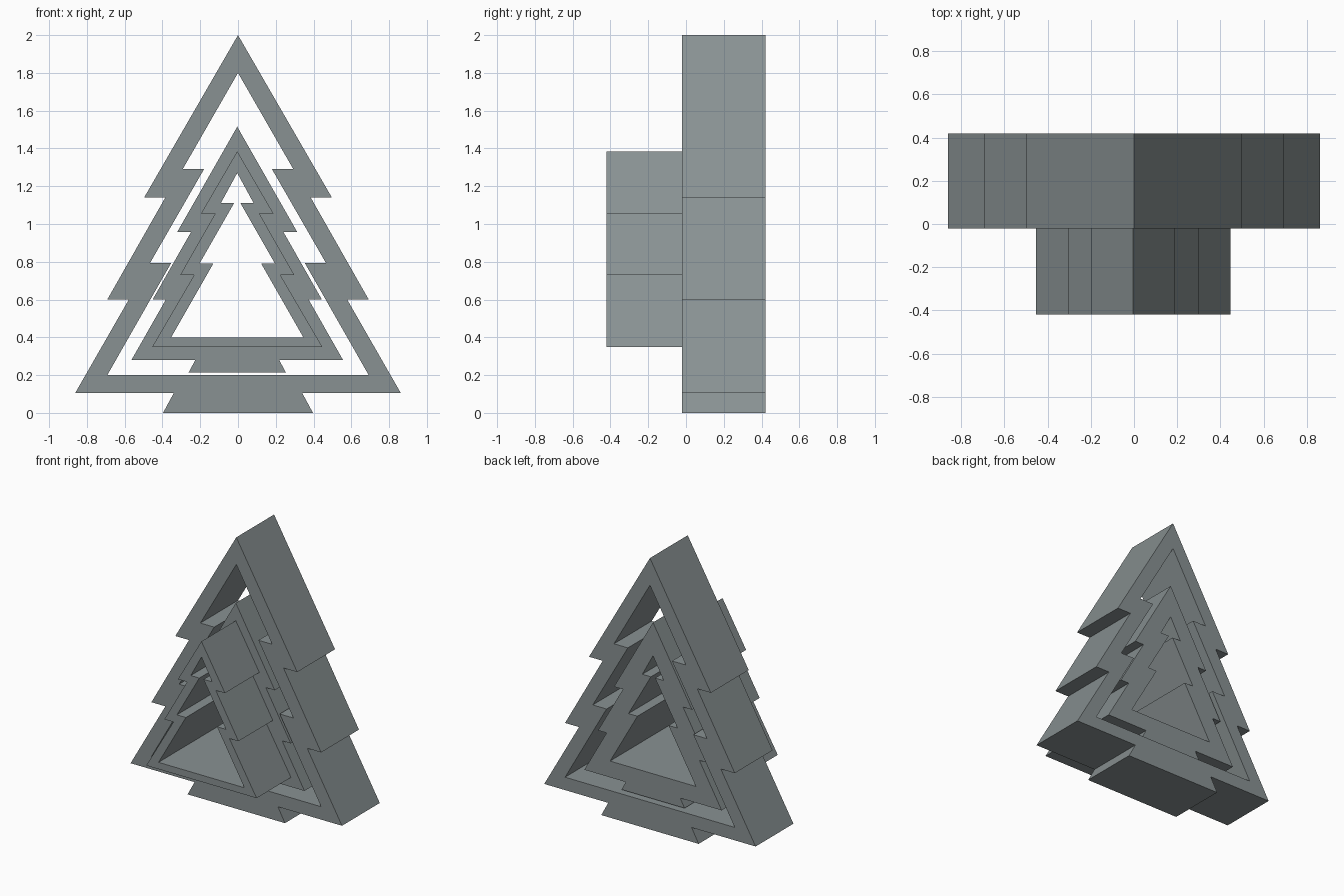
import bpy
import math

if "Cube" in bpy.data.objects:
    bpy.data.objects.remove(bpy.data.objects["Cube"])

grey = bpy.data.materials.new("slate grey")
grey.diffuse_color = (0.25, 0.285, 0.29, 1)
grey.use_nodes = True
grey.node_tree.nodes["Principled BSDF"].inputs["Base Color"].default_value = grey.diffuse_color


def mirrored(half, shift):
    """Close a right-hand half profile (apex first) with its mirror image."""
    left = [(-x, z) for x, z in reversed(half) if x > 0]
    return [(x + shift, z) for x, z in half + left]


def tree_frame(name, outline, hole, y0, y1, shift=0.0):
    """Extrude a tree outline with a tree-shaped opening from y0 to y1."""
    curve = bpy.data.curves.new(name, 'CURVE')
    curve.dimensions = '2D'
    curve.fill_mode = 'BOTH'
    curve.extrude = (y1 - y0) / 2
    for half in (outline, hole):
        pts = mirrored(half, shift)
        spline = curve.splines.new('POLY')
        spline.points.add(len(pts) - 1)
        for p, (x, z) in zip(spline.points, pts):
            p.co = (x, z, 0, 1)
        spline.use_cyclic_u = True
    obj = bpy.data.objects.new(name, curve)
    bpy.context.collection.objects.link(obj)
    obj.rotation_euler = (math.pi / 2, 0, 0)
    obj.location.y = (y0 + y1) / 2
    bpy.ops.object.select_all(action='DESELECT')
    obj.select_set(True)
    bpy.context.view_layer.objects.active = obj
    bpy.ops.object.convert(target='MESH')
    obj = bpy.context.object
    obj.name = name
    obj.data.materials.clear()
    obj.data.materials.append(grey)
    bpy.ops.object.shade_flat()
    # Weld the caps to the walls and face everything outward
    bpy.ops.object.mode_set(mode='EDIT')
    bpy.ops.mesh.select_all(action='SELECT')
    bpy.ops.mesh.remove_doubles(threshold=0.0005)
    bpy.ops.mesh.normals_make_consistent(inside=False)
    bpy.ops.object.mode_set(mode='OBJECT')


# Large outer tree with a trunk foot
tree_frame("outer_tree",
           [(0, 2), (.497, 1.14), (.385, 1.14), (.692, .6), (.578, .6),
            (.862, .105), (.34, .105), (.397, 0)],
           [(0, 1.8), (.293, 1.29), (.18, 1.29), (.466, .793), (.354, .793),
            (.692, .2)],
           -.02, .42)

# Opening shared by the two inner trees
inner_hole = [(0, 1.27), (.087, 1.11), (.017, 1.11), (.2, .79), (.127, .79),
              (.35, .4)]

# Middle tree with its own foot, nested inside the outer one
tree_frame("middle_tree",
           [(0, 1.515), (.318, .957), (.245, .957), (.448, .6), (.378, .6),
            (.56, .28), (.222, .28), (.257, .215)],
           inner_hole, -.02, .39, -.004)

# Small tree projecting forward
tree_frame("front_tree",
           [(0, 1.385), (.192, 1.055), (.117, 1.055), (.302, .73),
            (.228, .73), (.45, .35)],
           inner_hole, -.42, -.02, -.004)
